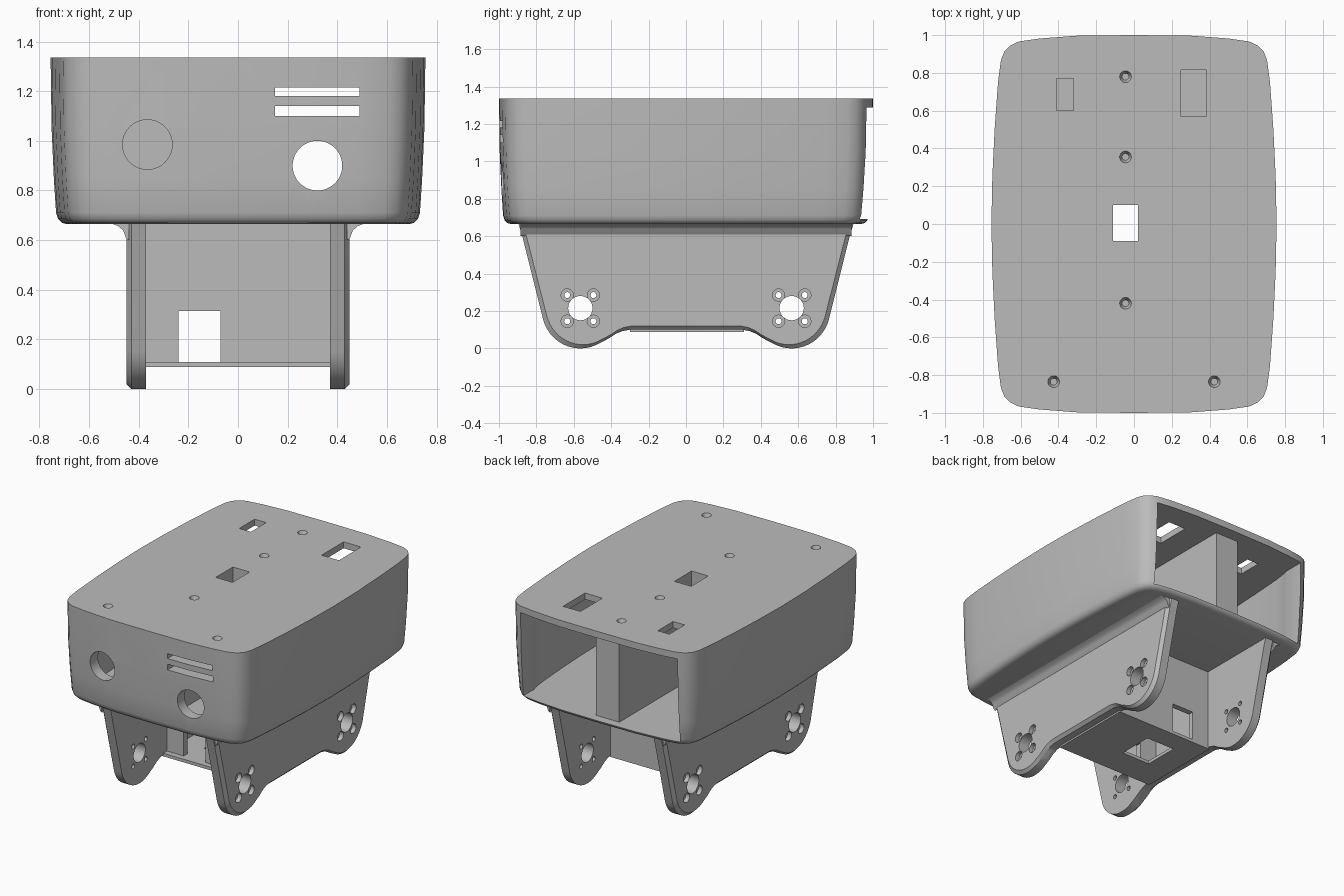
import bpy, bmesh
from math import radians, sin, cos, pi

if "Cube" in bpy.data.objects:
    bpy.data.objects.remove(bpy.data.objects["Cube"])

grey = bpy.data.materials.new("plain grey")
grey.use_nodes = True
grey.diffuse_color = (0.5, 0.5, 0.5, 1)
grey.node_tree.nodes["Principled BSDF"].inputs["Base Color"].default_value = (0.5, 0.5, 0.5, 1)


def make(name, bm):
    bmesh.ops.recalc_face_normals(bm, faces=bm.faces)
    mesh = bpy.data.meshes.new(name)
    bm.to_mesh(mesh)
    bm.free()
    mesh.materials.append(grey)
    ob = bpy.data.objects.new(name, mesh)
    bpy.context.scene.collection.objects.link(ob)
    return ob


def loft(name, rings):
    """Skin a stack of closed rings and cap both ends."""
    bm = bmesh.new()
    rows = [[bm.verts.new(p) for p in ring] for ring in rings]
    n = len(rows[0])
    for a, b in zip(rows, rows[1:]):
        for i in range(n):
            j = (i + 1) % n
            bm.faces.new((a[i], a[j], b[j], b[i]))
    bm.faces.new(rows[0])
    bm.faces.new(rows[-1])
    return make(name, bm)


def box(name, x, y, z):
    return loft(name, [[(x[0], y[0], h), (x[1], y[0], h), (x[1], y[1], h), (x[0], y[1], h)] for h in z])


def rod(axis, centre, r0, r1, lo, hi, sides=32):
    """Round cutter along an axis; centre gives the two other coordinates."""
    rings = []
    for r, t in ((r0, lo), (r1, hi)):
        ring = []
        for i in range(sides):
            p = [centre[0] + r * cos(2 * pi * i / sides), centre[1] + r * sin(2 * pi * i / sides)]
            p.insert("xyz".index(axis), t)
            ring.append(p)
        rings.append(ring)
    return loft("cutter", rings)


def bake(ob):
    dg = bpy.context.evaluated_depsgraph_get()
    mesh = bpy.data.meshes.new_from_object(ob.evaluated_get(dg))
    ob.modifiers.clear()
    ob.data = mesh


def cut(ob, *cutters):
    for c in cutters:
        mod = ob.modifiers.new("cut", "BOOLEAN")
        mod.operation = "DIFFERENCE"
        mod.solver = "EXACT"
        mod.object = c
        bake(ob)
        bpy.data.objects.remove(c)


def hole(x, y, z):
    return box("cutter", x, y, z)


# Bulged rectangle used for the housing and its cavity
quarter = [(.755, 0), (.75, .25), (.738, .5), (.72, .75), (.705, .865), (.687, .912), (.655, .945),
           (.61, .966), (.5, .982), (.3, .997), (0, 1)]
half = quarter + [(-x, y) for x, y in quarter[-2::-1]]
outline = half + [(x, -y) for x, y in half[-2:0:-1]]


def ring(z, inset):
    return [(x * (1 - inset / .755), y * (1 - inset), z) for x, y in outline]


# Housing shell, hollow and open at the back
housing = loft("housing", [ring(z, d) for z, d in (
    (.665, .065), (.67, .045), (.685, .03), (.71, .022), (.85, .013), (1.05, .004), (1.335, 0))])
cut(housing,
    loft("cutter", [ring(.69, .09), ring(1.29, .09)]),
    hole((-.61, .61), (.6, 1.2), (.692, 1.288)))
# Front round openings and vent slots
cut(housing,
    rod("y", (-.365, .985), .1, .1, -1.2, -.8, 48),
    rod("y", (.32, .9), .1, .1, -1.2, -.8, 48),
    hole((.15, .49), (-1.2, -.8), (1.1, 1.14)),
    hole((.15, .49), (-1.2, -.8), (1.18, 1.215)))
# Roof openings and screw recesses
cable_duct = ((-.11, .02), (-.09, .1), (.5, 1.5))
cut(housing,
    hole((-.41, -.32), (.6, .77), (1.2, 1.5)),
    hole((.25, .385), (.57, .815), (1.2, 1.5)),
    hole(*cable_duct))
for x, y in ((-.045, .78), (-.045, .355), (-.045, -.42), (.425, -.835), (-.425, -.835)):
    cut(housing, rod("z", (x, y), .018, .033, 1.3, 1.34, 20))

# Inner partitions
divider = box("divider", (-.117, .061), (-.93, .91), (.68, 1.3))
cut(divider, hole(*cable_duct))
cross_wall = box("cross_wall", (-.67, -.1), (-.32, -.26), (.68, 1.3))

# Side plates with two round lobes
lobe = [(.565 + .205 * cos(radians(a)), .205 + .205 * sin(radians(a))) for a in range(-15, -121, -7)]
edge = [(.9, .68), (.875, .6)] + lobe + [(.415, .052), (.375, .078), (.34, .092), (.3, .1)]
profile = edge + [(-y, z) for y, z in reversed(edge)]
parts = [housing, divider, cross_wall]

for side, label in ((1, "left"), (-1, "right")):
    # The outer rim is chamfered by a slightly smaller end ring
    small = [(y * .975, z + (.02 if z < .5 else 0)) for y, z in profile]
    plate = loft(label + "_side_plate", [
        [(side * .37, y, z) for y, z in profile],
        [(side * .43, y, z) for y, z in profile],
        [(side * .45, y, z) for y, z in small]])
    for y in (-.565, .565):
        a, b = sorted((side * .3, side * .5))
        cut(plate, rod("x", (y, .215), .065, .065, a, b))
        for dy in (-.07, .07):
            for dz in (-.07, .07):
                spot = (y + dy, .215 + dz)
                a, b = sorted((side * .42, side * .5))
                c, d = sorted((side * .3, side * .5))
                cut(plate, rod("x", spot, .033, .033, a, b, 20),
                    rod("x", spot, .016, .016, c, d, 16))
    # Concave fillet where the plate meets the housing
    curve = [(.44, .68), (.505, .68), (.505, .665), (.48, .655), (.462, .638), (.452, .61), (.44, .6)]
    fillet = loft(label + "_fillet", [[(side * x, y, z) for x, z in curve] for y in (-.885, .885)])
    parts += [plate, fillet]

# Box between the plates: two walls and a floor
window = ((-.24, -.07), (-.6, .6), (.11, .315))
for name, y in (("front_tray_wall", (-.26, -.22)), ("back_tray_wall", (.27, .31))):
    wall = box(name, (-.38, .38), y, (.095, .68))
    cut(wall, hole(*window))
    parts.append(wall)
tray_floor = box("tray_floor", (-.38, .38), (-.3, .31), (.088, .11))
cut(tray_floor, hole((-.2, .02), (-.09, .16), (0, .3)))
parts.append(tray_floor)

# Smooth the curved surfaces, keeping edges sharp
bpy.ops.object.select_all(action="DESELECT")
for ob in parts:
    ob.select_set(True)
bpy.context.view_layer.objects.active = housing
bpy.ops.object.shade_smooth_by_angle(angle=radians(32))
